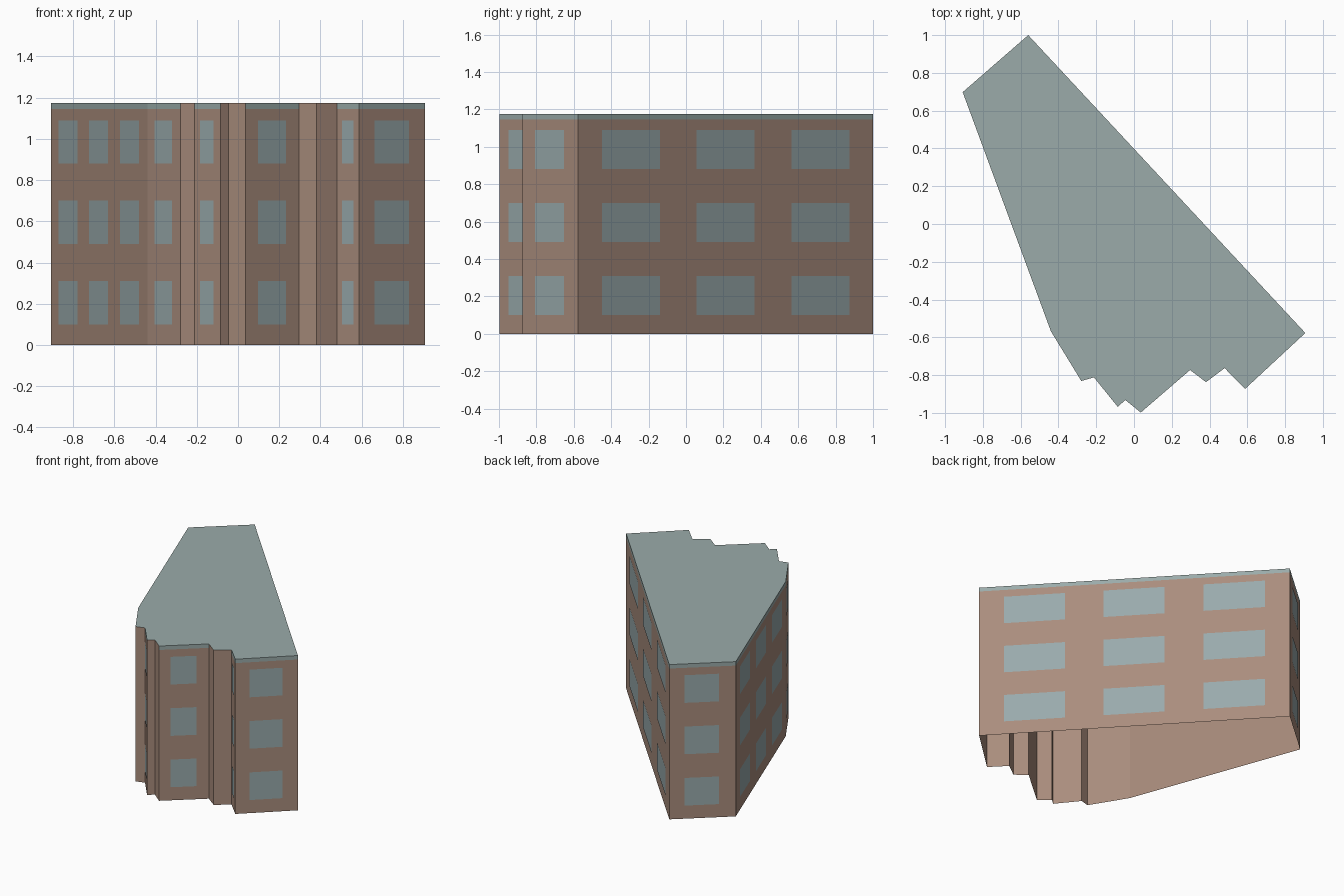
import bpy
import bmesh
from mathutils import Vector

cube = bpy.data.objects.get("Cube")
if cube:
    bpy.data.objects.remove(cube, do_unlink=True)


def make_material(name, colour):
    mat = bpy.data.materials.new(name)
    mat.use_nodes = True
    mat.diffuse_color = (*colour, 1)
    bsdf = next(n for n in mat.node_tree.nodes if n.type == "BSDF_PRINCIPLED")
    bsdf.inputs["Base Color"].default_value = (*colour, 1)
    bsdf.inputs["Roughness"].default_value = 0.8
    return mat


BRICK = make_material("brown wall", (0.40, 0.267, 0.205))
GLASS = make_material("window blue grey", (0.32, 0.405, 0.415))
ROOF = make_material("roof grey green", (0.325, 0.41, 0.40))

HEIGHT = 1.175
BAND = 1.145
OFFSET = 0.002
FLOORS = [(0.10, 0.31), (0.49, 0.70), (0.88, 1.09)]

# Footprint corners, counterclockwise, with the window count of the wall that starts there
FOOTPRINT = [
    (-0.907, 0.698, 3), (-0.44, -0.568, 1), (-0.279, -0.831, 0), (-0.212, -0.812, 1),
    (-0.086, -0.968, 0), (-0.046, -0.932, 0), (0.036, -0.998, 1), (0.297, -0.773, 0),
    (0.381, -0.837, 0), (0.48, -0.763, 1), (0.588, -0.873, 1), (0.907, -0.577, 3),
    (-0.56, 1.0, 1),
]
# Window spans as fractions of the wall length
SPANS = {0: [], 1: [(0.23, 0.75)], 3: [(0.08, 0.277), (0.40, 0.597), (0.722, 0.92)]}


def finish(name, bm, materials):
    mesh = bpy.data.meshes.new(name)
    bm.to_mesh(mesh)
    bm.free()
    for mat in materials:
        mesh.materials.append(mat)
    obj = bpy.data.objects.new(name, mesh)
    bpy.context.collection.objects.link(obj)


def add_panel(bm, start, end, low, high, material_index=0):
    """Upright rectangle between two plan points."""
    corners = ((start, low), (end, low), (end, high), (start, high))
    face = bm.faces.new([bm.verts.new((*p, z)) for p, z in corners])
    face.material_index = material_index


# Walls with a roof-edge band above the windowed ones, and thin window plates
walls = bmesh.new()
windows = bmesh.new()
for i, (x, y, count) in enumerate(FOOTPRINT):
    start = Vector((x, y))
    end = Vector(FOOTPRINT[(i + 1) % len(FOOTPRINT)][:2])
    along = (end - start).normalized()
    outward = Vector((along.y, -along.x)) * OFFSET
    if count:
        add_panel(walls, start, end, 0, BAND)
        add_panel(walls, start, end, BAND, HEIGHT, 1)
    else:
        add_panel(walls, start, end, 0, HEIGHT)
    for left, right in SPANS[count]:
        for low, high in FLOORS:
            add_panel(windows, start.lerp(end, left) + outward,
                      start.lerp(end, right) + outward, low, high)
bmesh.ops.remove_doubles(walls, verts=walls.verts, dist=0.0001)
finish("walls", walls, [BRICK, ROOF])
finish("windows", windows, [GLASS])

# Flat roof; the underside stays open
roof = bmesh.new()
roof.faces.new([roof.verts.new((x, y, HEIGHT)) for x, y, _ in FOOTPRINT])
finish("roof", roof, [ROOF])
